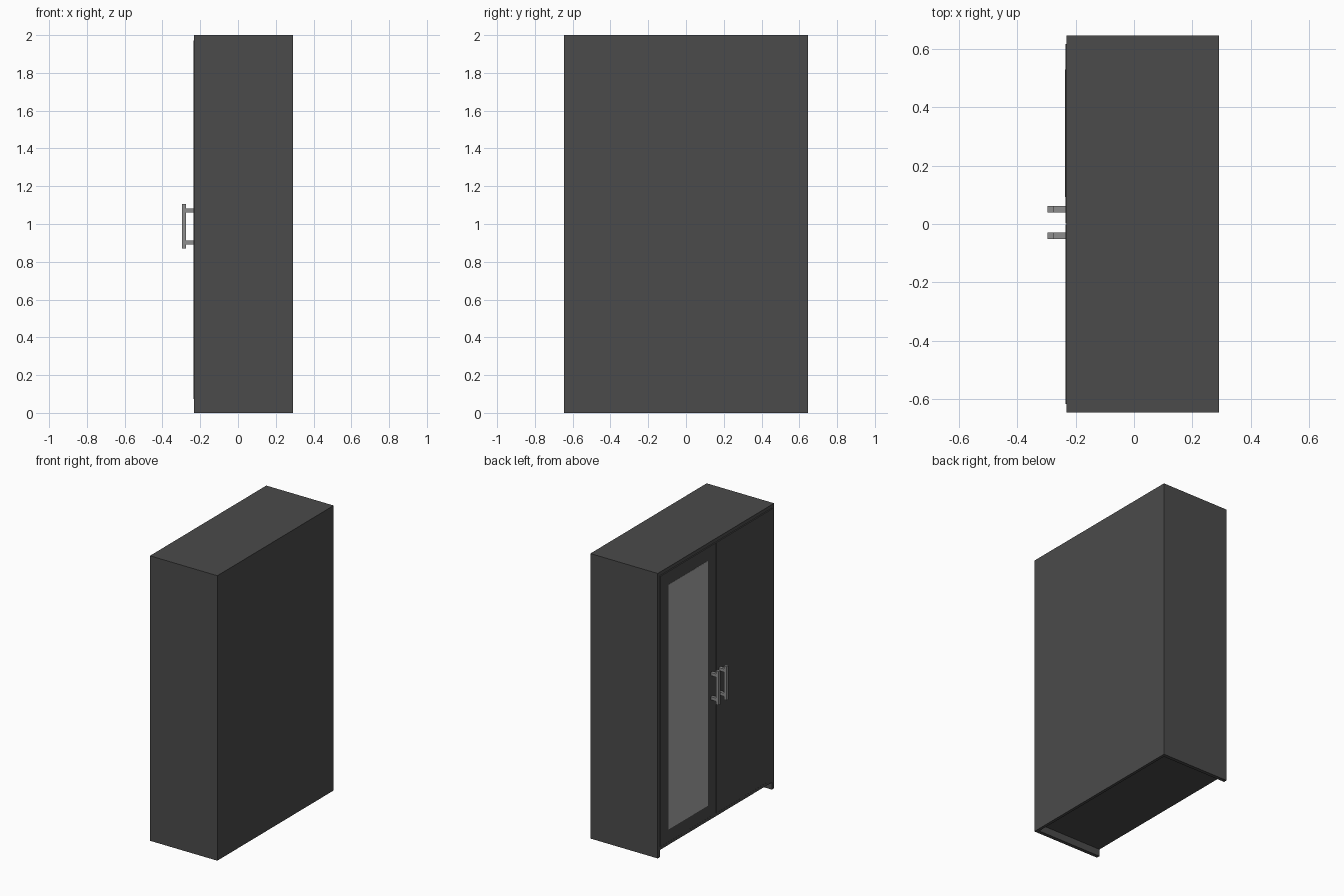
import bpy, bmesh

if "Cube" in bpy.data.objects:
    bpy.data.objects.remove(bpy.data.objects["Cube"])


def material(name, v):
    m = bpy.data.materials.new(name)
    m.diffuse_color = (v, v, v, 1)
    m.use_nodes = True
    m.node_tree.nodes["Principled BSDF"].inputs["Base Color"].default_value = m.diffuse_color
    return m


DARK = material("dark_wood", 0.07)
MIRROR = material("mirror_glass", 0.4)
METAL = material("metal", 0.27)


def add_box(bm, x, y, z):
    """Add a box given its (min, max) range on each axis."""
    verts = bmesh.ops.create_cube(bm, size=1)["verts"]
    for v in verts:
        v.co = [r[0] if c < 0 else r[1] for c, r in zip(v.co, (x, y, z))]


def part(name, mat, *boxes):
    bm = bmesh.new()
    for b in boxes:
        add_box(bm, *b)
    me = bpy.data.meshes.new(name)
    bm.to_mesh(me)
    bm.free()
    me.materials.append(mat)
    ob = bpy.data.objects.new(name, me)
    bpy.context.collection.objects.link(ob)
    return ob


FRONT, BACK = -0.232, 0.291   # doors look towards -x
W, H, T = 0.645, 2.0, 0.025   # half width, height, board thickness
BACK_IN = BACK - 0.02
inner = (-W + T, W - T)

# Carcass: side boards reach the floor, bottom board is raised
part("left_side", DARK, ((FRONT, BACK), (W - T, W), (0, H)))
part("right_side", DARK, ((FRONT, BACK), (-W, -W + T), (0, H)))
part("top_board", DARK, ((FRONT, BACK), inner, (H - T, H)))
part("bottom_board", DARK, ((FRONT, BACK_IN), inner, (0.05, 0.07)))
part("back_board", DARK, ((BACK_IN, BACK), inner, (0, H - T)))

# Pair of doors with a thin gap between them
DX = FRONT - 0.003
for name, y in (("mirror_door", (0.002, 0.617)), ("plain_door", (-0.617, -0.002))):
    part(name, DARK, ((DX, DX + 0.02), y, (0.073, 1.971)))

# Mirror panel on one door
part("mirror", MIRROR, ((DX - 0.001, DX + 0.01), (0.092, 0.53), (0.16, 1.878)))

# Square bar handles on two posts
R = 0.011
for name, y in (("mirror_door_handle", 0.05), ("plain_door_handle", -0.04)):
    ys = (y - R, y + R)
    posts = [((-0.274, DX), ys, (z - R, z + R)) for z in (0.902, 1.072)]
    part(name, METAL, ((-0.296, -0.274), ys, (0.869, 1.105)), *posts)
